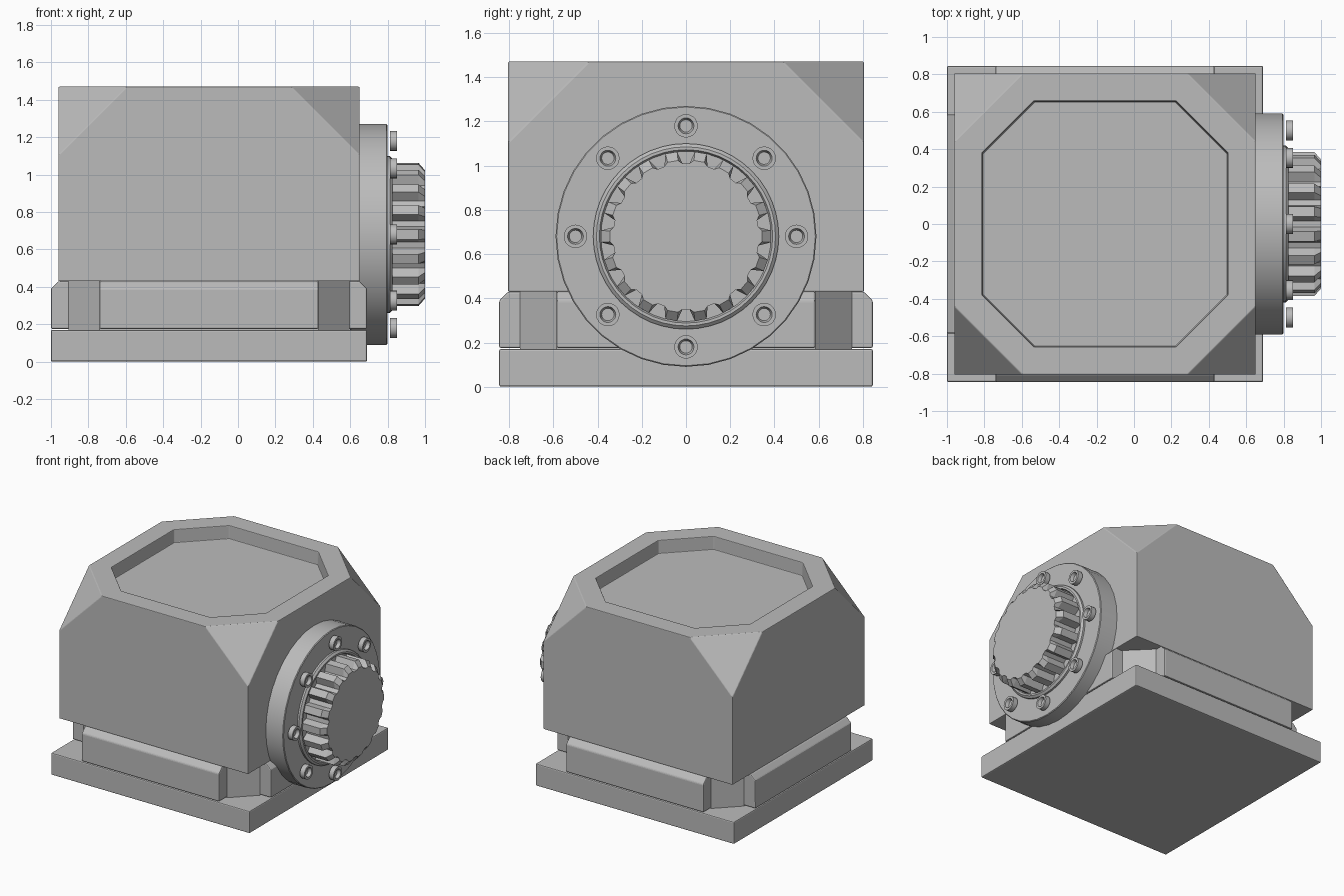
import bpy, bmesh
from math import cos, sin, pi, radians
from mathutils import Matrix, Vector

if "Cube" in bpy.data.objects:
    bpy.data.objects.remove(bpy.data.objects["Cube"])

GREY = (0.5, 0.5, 0.5, 1)
metal = bpy.data.materials.new("grey_metal")
metal.diffuse_color = GREY
metal.use_nodes = True
metal.node_tree.nodes["Principled BSDF"].inputs["Base Color"].default_value = GREY

CX = -0.155      # centre of the square housing
AXIS_Z = 0.68    # height of the output shaft


def finish(name, bm, bevel=0, smooth=False):
    bmesh.ops.recalc_face_normals(bm, faces=bm.faces)
    mesh = bpy.data.meshes.new(name)
    bm.to_mesh(mesh)
    bm.free()
    mesh.materials.append(metal)
    ob = bpy.data.objects.new(name, mesh)
    bpy.context.collection.objects.link(ob)
    if bevel:
        mod = ob.modifiers.new("edge_bevel", "BEVEL")
        mod.width = bevel
        mod.segments = 2
    if smooth:
        bpy.ops.object.select_all(action="DESELECT")
        ob.select_set(True)
        bpy.context.view_layer.objects.active = ob
        bpy.ops.object.shade_smooth_by_angle(angle=radians(30))
    return ob


def hull(points, turn=0):
    """Convex solid around points, turned about the housing centre."""
    bm = bmesh.new()
    for p in points:
        bm.verts.new(p)
    res = bmesh.ops.convex_hull(bm, input=bm.verts)
    bmesh.ops.dissolve_limit(bm, angle_limit=0.01, verts=bm.verts, edges=bm.edges)
    bm.transform(Matrix.Translation((CX, 0, 0)) @ Matrix.Rotation(turn, 4, "Z"))
    return bm


def lathe(name, profile, segs, y=0, z=AXIS_Z):
    """Solid of revolution about x from (radius, x) points."""
    bm = bmesh.new()
    rings = [[bm.verts.new((x, y + r * cos(2 * pi * i / segs), z + r * sin(2 * pi * i / segs)))
              for i in range(segs)] for r, x in profile]
    skin(bm, rings)
    return finish(name, bm, smooth=True)


def skin(bm, rings):
    n = len(rings[0])
    for a, b in zip(rings, rings[1:]):
        for i in range(n):
            j = (i + 1) % n
            bm.faces.new((a[i], a[j], b[j], b[i]))
    bm.faces.new(rings[0])
    bm.faces.new(rings[-1])


SIGNS = [(sx, sy) for sx in (-1, 1) for sy in (-1, 1)]

# Base plate
finish("base_plate", hull([(0.845 * sx, 0.845 * sy, z) for sx, sy in SIGNS for z in (0, 0.17)]), 0.008)

# Neck with cut corners, and a chamfered rail on each side
finish("neck", hull([(sx * a, sy * b, z) for sx, sy in SIGNS
                     for a, b in ((0.75, 0.585), (0.585, 0.75)) for z in (0.165, 0.435)]))
RAIL = [(0.6, 0.175), (0.845, 0.175), (0.845, 0.39), (0.805, 0.43), (0.6, 0.43)]
for k, side in enumerate(("right_end", "back", "left_end", "front")):
    pts = [(d, s * 0.585, z) for d, z in RAIL for s in (-1, 1)]
    finish("rail_" + side, hull(pts, k * pi / 2), 0.008)

# Housing with four cut top corners and an octagonal recess
H, IN, TOP = 0.805, 0.44, 1.47
pts = []
for sx, sy in SIGNS:
    pts += [(sx * H, sy * H, 0.43), (sx * H, sy * H, 1.105),
            (sx * IN, sy * H, TOP), (sx * H, sy * IN, TOP)]
bm = hull(pts)
bm.normal_update()
top = max(bm.faces, key=lambda f: f.calc_center_median().z)
bmesh.ops.inset_individual(bm, faces=[top], thickness=0.16)
bmesh.ops.inset_individual(bm, faces=[top], thickness=0.004, depth=-0.1)
finish("housing", bm, 0.005)

# Round flange and raised collar
lathe("flange", [(0.585, 0.6), (0.59, 0.605), (0.59, 0.793), (0.585, 0.798)], 36)
lathe("collar", [(0.42, 0.79), (0.42, 0.812), (0.405, 0.825), (0.392, 0.825), (0.385, 0.81)], 48)

# Toothed output shaft, with chamfered tooth tips
TEETH, ROOT, TIP = 18, 0.33, 0.385
outline = []
for t in range(TEETH):
    for frac, r in ((-0.36, ROOT), (-0.2, TIP), (0.2, TIP), (0.36, ROOT)):
        outline.append((2 * pi * (t + frac) / TEETH, r))
bm = bmesh.new()
rings = [[bm.verts.new((x, min(r, lim) * cos(a), AXIS_Z + min(r, lim) * sin(a)))
          for a, r in outline] for x, lim in ((0.79, TIP), (0.965, TIP), (1.0, 0.345))]
skin(bm, rings)
finish("toothed_shaft", bm)

# Ring of socket-head bolts
for k in range(8):
    a = k * pi / 4
    lathe(f"bolt_{k + 1}", [(0.053, 0.812), (0.053, 0.85), (0.036, 0.85), (0.028, 0.825)], 20,
          0.5 * cos(a), AXIS_Z + 0.5 * sin(a))
